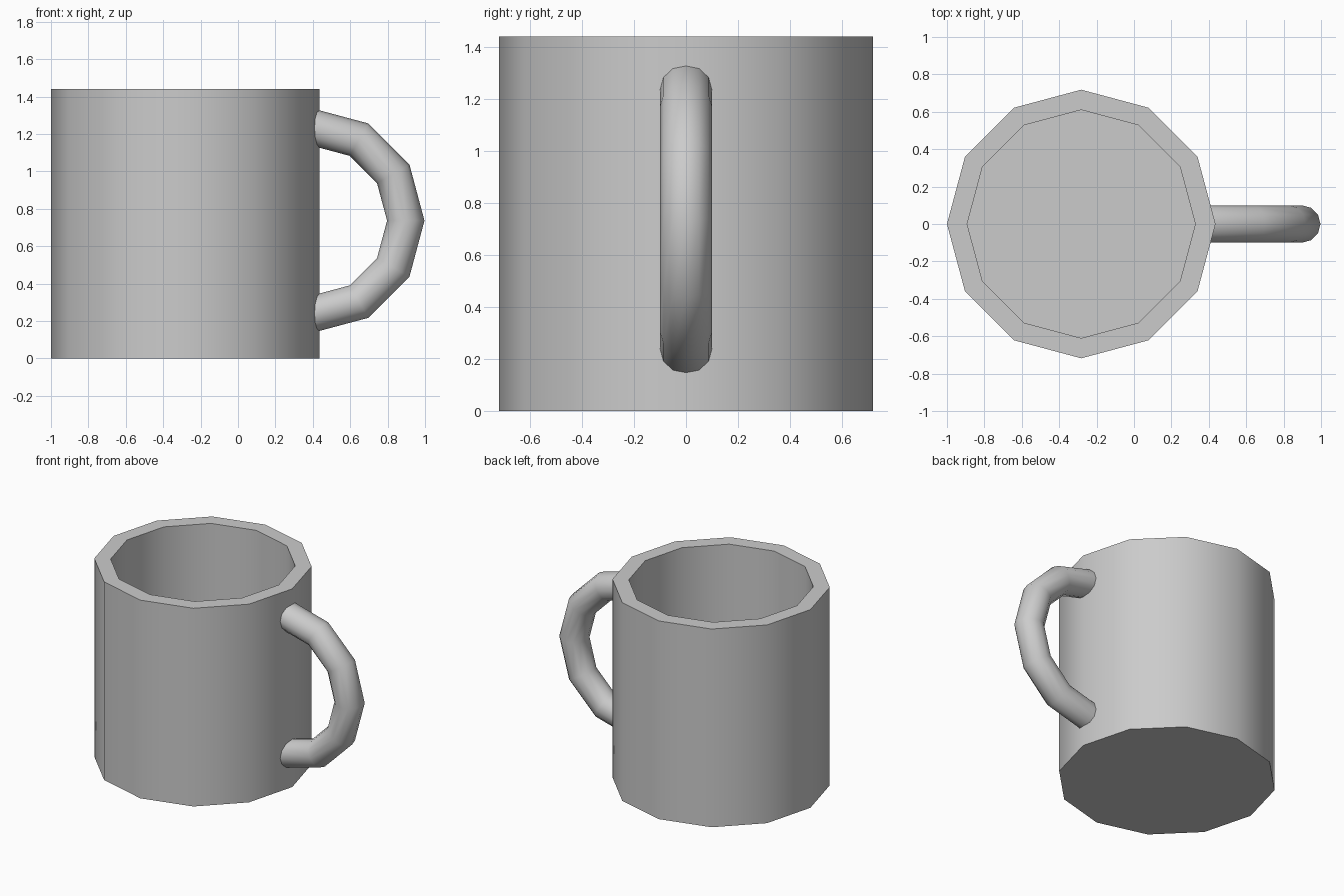
import bpy, bmesh
from math import pi, sin, cos
from mathutils import Vector

if "Cube" in bpy.data.objects:
    bpy.data.objects.remove(bpy.data.objects["Cube"])

SIDES = 12


def loft(name, rings, smooth_angle):
    """Skin a list of closed rings and cap both ends."""
    bm = bmesh.new()
    loops = [[bm.verts.new(p) for p in ring] for ring in rings]
    for a, b in zip(loops, loops[1:]):
        for i in range(SIDES):
            j = (i + 1) % SIDES
            bm.faces.new((a[i], a[j], b[j], b[i]))
    bm.faces.new(loops[0])
    bm.faces.new(loops[-1])
    bmesh.ops.recalc_face_normals(bm, faces=bm.faces)
    mesh = bpy.data.meshes.new(name)
    bm.to_mesh(mesh)
    bm.free()
    obj = bpy.data.objects.new(name, mesh)
    bpy.context.collection.objects.link(obj)
    bpy.ops.object.select_all(action='DESELECT')
    obj.select_set(True)
    bpy.context.view_layer.objects.active = obj
    bpy.ops.object.shade_smooth_by_angle(angle=smooth_angle)
    return obj


angles = [2 * pi * i / SIDES for i in range(SIDES)]

# Cup body: outer wall, rim, inner wall and floor
profile = [(0.718, 0), (0.718, 1.44), (0.61, 1.44), (0.61, 0.11)]
loft("cup_body",
     [[(-0.282 + r * cos(a), r * sin(a), z) for a in angles] for r, z in profile],
     pi / 4)

# Handle: half ring whose ends sit inside the cup wall
center = Vector((0.397, 0, 0.737))
rings = []
for k in range(7):
    t = -pi / 2 + k * pi / 6
    out = Vector((cos(t), 0, sin(t)))
    rings.append([center + out * (0.5 + 0.1 * cos(a)) + Vector((0, 0.1 * sin(a), 0))
                  for a in angles])
loft("handle", rings, pi / 4)
